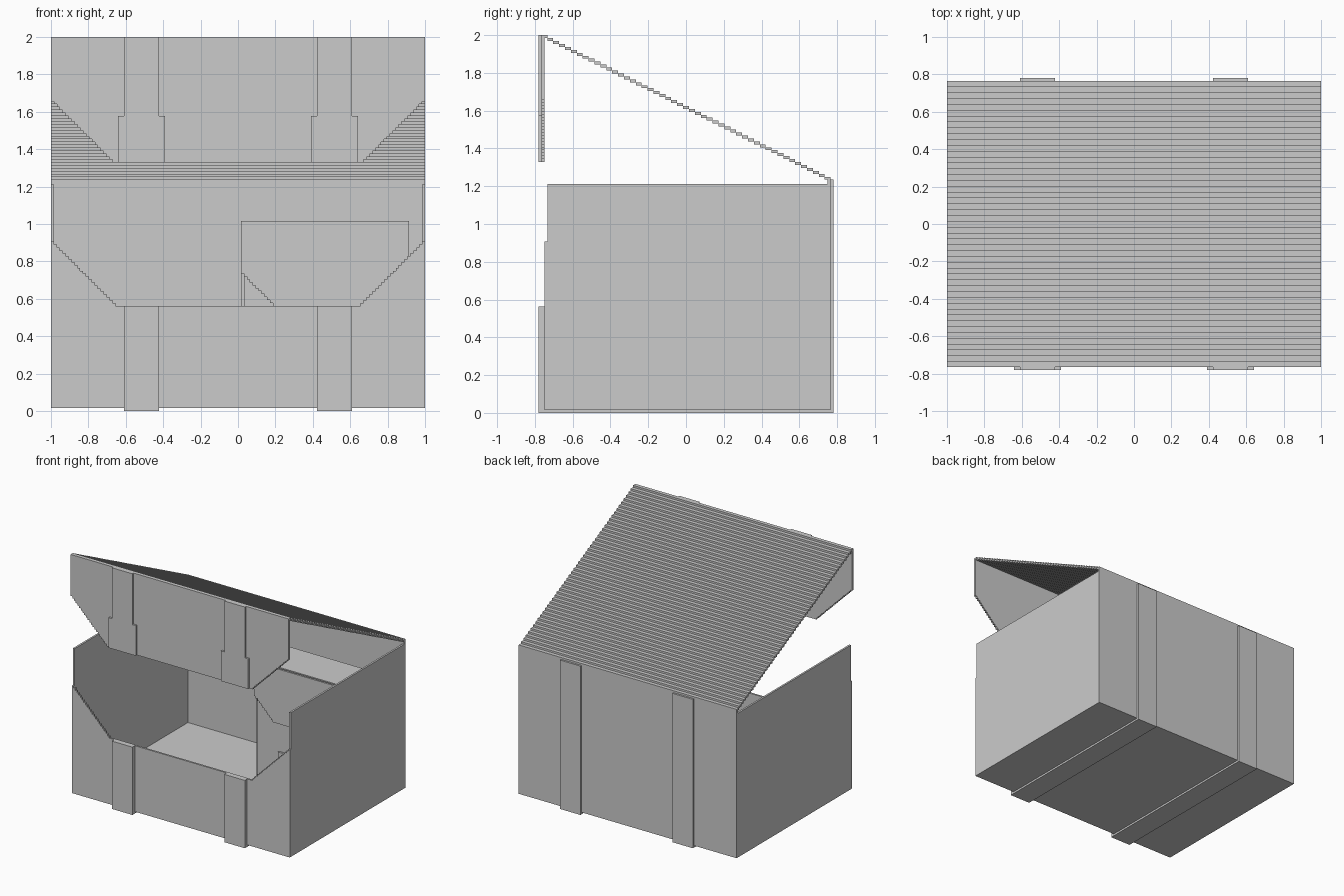
import bpy
import bmesh

U = 1 / 64  # one grid cell

cube = bpy.data.objects.get("Cube")
if cube:
    bpy.data.objects.remove(cube, do_unlink=True)


def finish(name, bm):
    bmesh.ops.recalc_face_normals(bm, faces=bm.faces)
    mesh = bpy.data.meshes.new(name)
    bm.to_mesh(mesh)
    bm.free()
    obj = bpy.data.objects.new(name, mesh)
    bpy.context.collection.objects.link(obj)
    return obj


def box(name, xs, ys, zs):
    """Box between cell limits along each axis."""
    bm = bmesh.new()
    bmesh.ops.create_cube(bm, size=1)
    for v in bm.verts:
        for axis, (low, high) in enumerate((xs, ys, zs)):
            v.co[axis] = U * (high if v.co[axis] > 0 else low)
    return finish(name, bm)


def panel(name, centre, half, ys, straight, start, end, steps):
    """Upright panel whose far edge has two stair-stepped corners."""
    sign = 1 if end > start else -1
    side = [(half, straight), (half, start)]
    for i in range(steps):
        z = start + sign * (i + 1)
        side += [(half - i, z), (half - i - 1, z)]
    outline = side + [(-x, z) for x, z in reversed(side)]
    bm = bmesh.new()
    verts = [bm.verts.new(((centre + x) * U, ys[0] * U, z * U)) for x, z in outline]
    face = bm.faces.new(verts)
    extruded = bmesh.ops.extrude_face_region(bm, geom=[face])
    moved = [g for g in extruded["geom"] if isinstance(g, bmesh.types.BMVert)]
    bmesh.ops.translate(bm, verts=moved, vec=(0, (ys[1] - ys[0]) * U, 0))
    return finish(name, bm)


def notched_wall(name, half, ys, bottom, shoulder, lip, steps):
    """Upright wall with a wide opening cut down from stepped shoulders."""
    side = [(half, bottom), (half, shoulder)]
    for i in range(steps):
        side += [(half - i - 1, shoulder - i), (half - i - 1, shoulder - i - 1)]
    outline = side + [(-x, z) for x, z in reversed(side)]
    bm = bmesh.new()
    face = bm.faces.new([bm.verts.new((x * U, ys[0] * U, z * U)) for x, z in outline])
    extruded = bmesh.ops.extrude_face_region(bm, geom=[face])
    moved = [g for g in extruded["geom"] if isinstance(g, bmesh.types.BMVert)]
    bmesh.ops.translate(bm, verts=moved, vec=(0, (ys[1] - ys[0]) * U, 0))
    return finish(name, bm)


# Box shell
box("floor", (-64, 64), (-48, 49), (1, 2))
box("back_wall", (-64, 64), (48, 49), (1, 79))
box("left_wall", (63, 64), (-47, 49), (1, 77.5))
box("right_wall", (-64, -63), (-47, 49), (1, 77.5))
notched_wall("front_wall", 64, (-48, -47), 1, 58, 36, 22)

# Sloping lid made of repeated slats
lid = box("lid_slats", (-64, 64), (-49, -47), (127, 128))
array = lid.modifiers.new("Steps", "ARRAY")
array.count = 49
array.use_relative_offset = False
array.use_constant_offset = True
array.constant_offset_displace = (0, 2 * U, -U)

# Lid front with trimmed lower corners
panel("lid_front", 0, 64, (-49, -48), 128, 107, 85, 22)

# Straps around the box and on the lid front
for name, s in (("left", 1), ("right", -1)):
    narrow = sorted((27 * s, 39 * s))
    wide = sorted((25 * s, 41 * s))
    box(name + "_front_strap", narrow, (-50, -48), (0, 36))
    box(name + "_bottom_strap", narrow, (-50, 50), (0, 1))
    box(name + "_back_strap", narrow, (49, 50), (0, 79))
    box(name + "_lid_strap", narrow, (-50, -49), (101, 128))
    box(name + "_lid_clasp", wide, (-50, -49), (85, 101))

# Smaller closed case standing inside
box("inner_case", (1, 58.5), (14, 36), (2, 65))
box("inner_case_front", (2, 57.5), (13, 14), (2, 64))
panel("inner_case_flap", 29.75, 28.75, (12, 13), 65, 48, 36, 12)
box("inner_case_plate", (15, 44.5), (12, 13), (2, 21))
